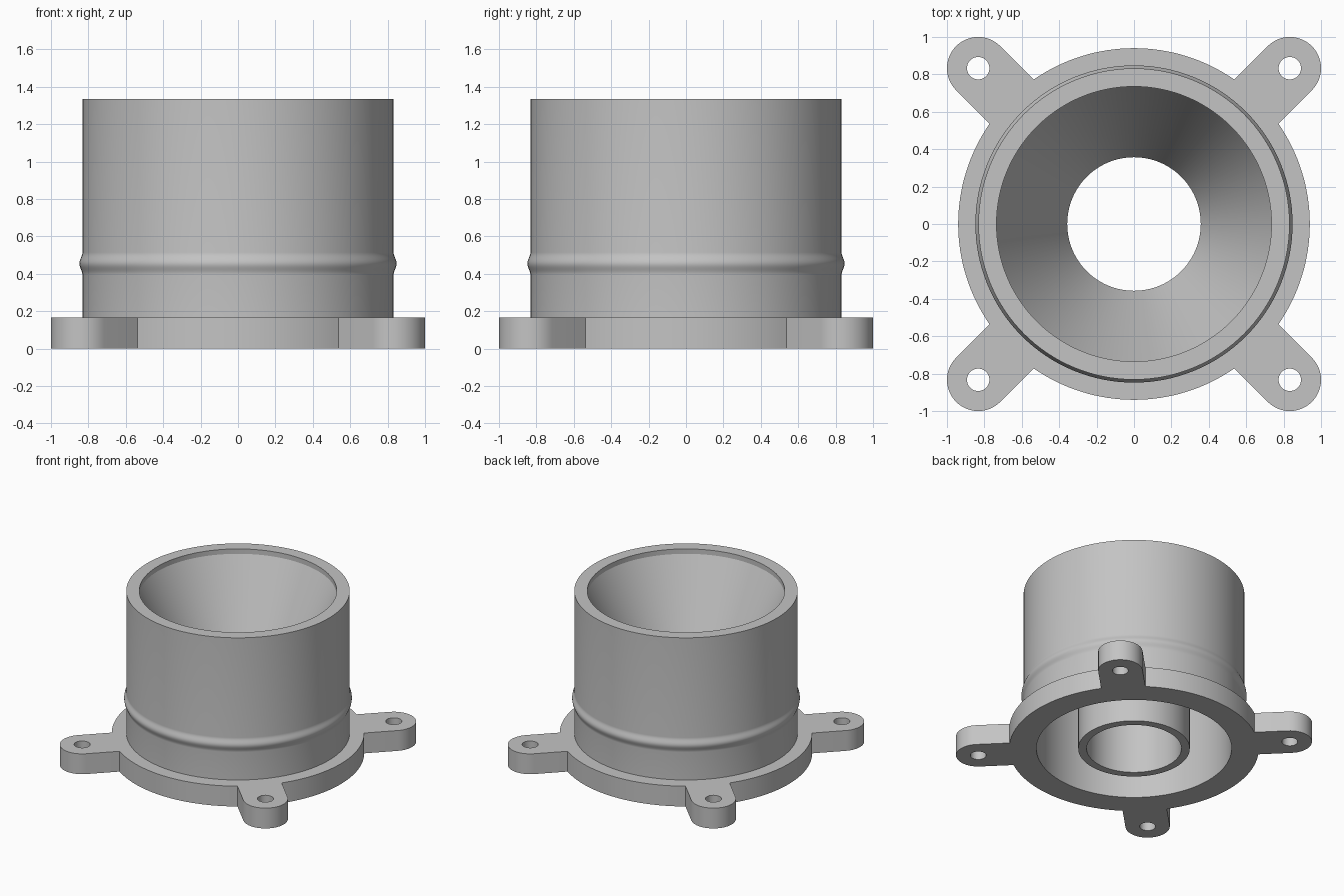
import bpy
import bmesh
from math import sin, cos, pi, radians, asin
from mathutils import Vector

cube = bpy.data.objects.get("Cube")
if cube:
    bpy.data.objects.remove(cube, do_unlink=True)

SEGS = 128
PLATE_H = 0.167      # mounting plate thickness
PLATE_R = 0.94
TUBE_R = 0.832       # outer sleeve
BORE_R = 0.735
HEIGHT = 1.335
LUG_POS = 0.833      # screw hole centre on x and y
LUG_R = 0.167

grey = bpy.data.materials.new("light grey plastic")
grey.use_nodes = True
colour = (0.55, 0.55, 0.55, 1)
grey.diffuse_color = colour
grey.node_tree.nodes["Principled BSDF"].inputs["Base Color"].default_value = colour


def finish(obj, angle):
    """Clean the mesh, colour it and smooth it up to the given angle."""
    bm = bmesh.new()
    bm.from_mesh(obj.data)
    bmesh.ops.remove_doubles(bm, verts=bm.verts, dist=0.0001)
    bmesh.ops.recalc_face_normals(bm, faces=bm.faces)
    bm.to_mesh(obj.data)
    bm.free()
    obj.data.materials.clear()
    obj.data.materials.append(grey)
    bpy.ops.object.select_all(action='DESELECT')
    obj.select_set(True)
    bpy.context.view_layer.objects.active = obj
    bpy.ops.object.shade_smooth_by_angle(angle=radians(angle))


def lathe(name, profile, angle):
    """Spin a list of (radius, height) points around z."""
    bm = bmesh.new()
    verts = [bm.verts.new((r, 0, z)) for r, z in profile]
    edges = [bm.edges.new(pair) for pair in zip(verts, verts[1:])]
    bmesh.ops.spin(bm, geom=verts + edges, cent=(0, 0, 0), axis=(0, 0, 1),
                   angle=2 * pi, steps=SEGS, use_merge=True)
    mesh = bpy.data.meshes.new(name)
    bm.to_mesh(mesh)
    bm.free()
    obj = bpy.data.objects.new(name, mesh)
    bpy.context.collection.objects.link(obj)
    finish(obj, angle)


def arc(cx, cy, r, start, end, steps):
    return [(cx + r * cos(start + (end - start) * i / steps),
             cy + r * sin(start + (end - start) * i / steps))
            for i in range(steps + 1)]


# Mounting plate: round rim with four diagonal lugs, bored and drilled
neck = asin(LUG_R / PLATE_R)
outline, holes = [], [arc(0, 0, BORE_R, 0, 2 * pi, SEGS)[:-1]]
for k in range(4):
    a = pi / 4 + k * pi / 2
    centre = LUG_POS * 2 ** 0.5
    cx, cy = centre * cos(a), centre * sin(a)
    outline += arc(cx, cy, LUG_R, a - pi / 2, a + pi / 2, 24)
    outline += arc(0, 0, PLATE_R, a + neck, a + pi / 2 - neck, 32)
    holes.append(arc(cx, cy, 0.06, 0, 2 * pi, 32)[:-1])

curve = bpy.data.curves.new("mounting_plate", 'CURVE')
curve.dimensions = '2D'
curve.fill_mode = 'BOTH'
curve.extrude = PLATE_H / 2
for loop in [outline] + holes:
    spline = curve.splines.new('POLY')
    spline.points.add(len(loop) - 1)
    for point, (x, y) in zip(spline.points, loop):
        point.co = (x, y, 0, 1)
    spline.use_cyclic_u = True
source = bpy.data.objects.new("plate_outline", curve)
bpy.context.collection.objects.link(source)
bpy.context.view_layer.update()
mesh = bpy.data.meshes.new_from_object(
    source.evaluated_get(bpy.context.evaluated_depsgraph_get()))
bpy.data.objects.remove(source, do_unlink=True)
for v in mesh.vertices:
    v.co += Vector((0, 0, PLATE_H / 2))
plate = bpy.data.objects.new("mounting_plate", mesh)
bpy.context.collection.objects.link(plate)
finish(plate, 30)

# Sleeve with a raised bead outside and a funnel with a spout inside
BEAD_Z, BEAD_HALF, BEAD_H = 0.455, 0.06, 0.016
bead = [(TUBE_R + BEAD_H * (1 + cos(pi * t / 8)) / 2, BEAD_Z + BEAD_HALF * t / 8)
        for t in range(-8, 9)]
SPOUT_IN, SPOUT_OUT, SPOUT_TOP, CONE_TOP = 0.357, 0.42, 0.5, 1.295
slope = (CONE_TOP - SPOUT_TOP) / (BORE_R - SPOUT_IN)
ceiling = SPOUT_TOP + slope * (BORE_R - SPOUT_OUT)
lathe("sleeve_and_funnel", [(TUBE_R, PLATE_H)] + bead + [
    (TUBE_R, HEIGHT), (BORE_R, HEIGHT), (BORE_R, CONE_TOP),
    (SPOUT_IN, SPOUT_TOP), (SPOUT_IN, 0), (SPOUT_OUT, 0),
    (SPOUT_OUT, SPOUT_TOP), (BORE_R, ceiling), (BORE_R, PLATE_H)], 20)
